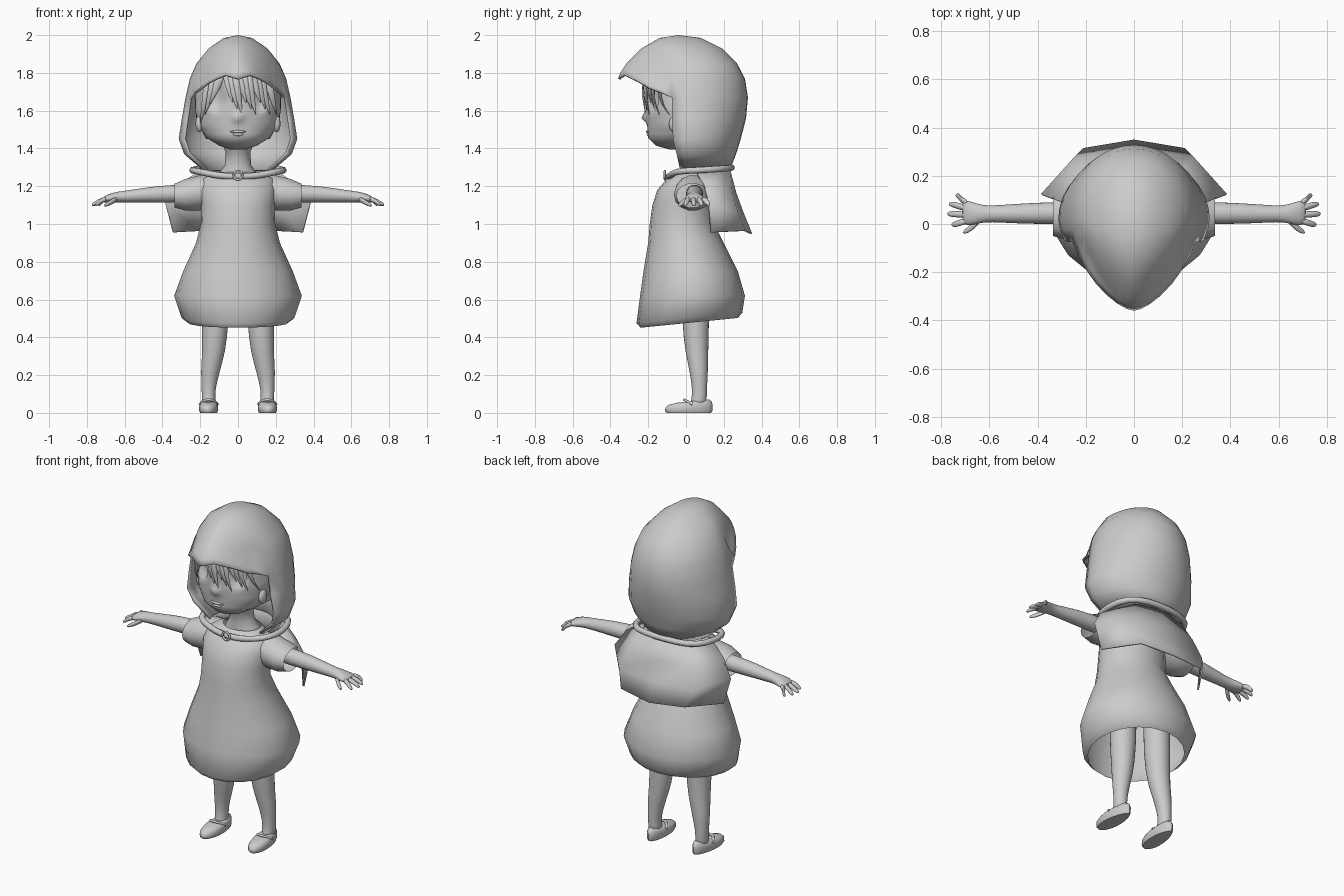
import bpy, bmesh, math
from mathutils import Vector

cube = bpy.data.objects.get("Cube")
if cube:
    bpy.data.objects.remove(cube, do_unlink=True)

GREY = (0.6, 0.6, 0.6, 1)
mat = bpy.data.materials.new("plain grey")
mat.use_nodes = True
mat.diffuse_color = GREY
mat.node_tree.nodes["Principled BSDF"].inputs["Base Color"].default_value = GREY


def finish(name, bm, mirror=False, subsurf=0, thick=0, angle=60):
    bmesh.ops.recalc_face_normals(bm, faces=bm.faces)
    me = bpy.data.meshes.new(name)
    bm.to_mesh(me)
    bm.free()
    me.materials.append(mat)
    ob = bpy.data.objects.new(name, me)
    bpy.context.collection.objects.link(ob)
    bpy.ops.object.select_all(action='DESELECT')
    ob.select_set(True)
    bpy.context.view_layer.objects.active = ob
    bpy.ops.object.shade_smooth_by_angle(angle=math.radians(angle))
    if mirror:
        ob.modifiers.new("Mirror", 'MIRROR')
    if subsurf:
        ob.modifiers.new("Subsurf", 'SUBSURF').levels = subsurf
        ob.modifiers["Subsurf"].render_levels = subsurf
    if thick:
        solid = ob.modifiers.new("Solidify", 'SOLIDIFY')
        solid.thickness = thick
    return ob


def loft(name, rings, axis='z', n=12, caps=(True, True), shape=None, **kw):
    """Join elliptical rings (x, y, z, half-width, half-depth) along an axis."""
    bm = bmesh.new()
    loops = []
    for x, y, z, a, b in rings:
        loop = []
        for i in range(n):
            t = math.tau * i / n
            c, s = a * math.cos(t), b * math.sin(t)
            loop.append(bm.verts.new((x + c, y + s, z) if axis == 'z' else (x, y + c, z + s)))
        loops.append(loop)
    for lo, hi in zip(loops, loops[1:]):
        for i in range(n):
            j = (i + 1) % n
            bm.faces.new((lo[i], lo[j], hi[j], hi[i]))
    for use, loop in zip(caps, (loops[0], loops[-1])):
        if use:
            bm.faces.new(loop)
    if shape:
        for v in bm.verts:
            shape(v.co)
    return finish(name, bm, **kw)


def ball(name, loc, size, **kw):
    bm = bmesh.new()
    bmesh.ops.create_uvsphere(bm, u_segments=16, v_segments=8, radius=1)
    for v in bm.verts:
        v.co = Vector(loc) + v.co * Vector(size)
    return finish(name, bm, **kw)


def cord(name, points, radius, closed=True):
    cu = bpy.data.curves.new(name, 'CURVE')
    cu.dimensions = '3D'
    cu.bevel_depth, cu.bevel_resolution, cu.resolution_u = radius, 2, 3
    sp = cu.splines.new('NURBS')
    sp.points.add(len(points) - 1)
    for p, co in zip(sp.points, points):
        p.co = (*co, 1)
    sp.use_cyclic_u, sp.use_endpoint_u, sp.order_u = closed, not closed, 3
    cu.materials.append(mat)
    ob = bpy.data.objects.new(name, cu)
    bpy.context.collection.objects.link(ob)


# Head with hollow eyes and a small nose
def face(co):
    if co.y > -0.05:
        return
    eye = ((abs(co.x) - 0.11) / 0.05) ** 2 + ((co.z - 1.67) / 0.08) ** 2
    if eye < 1:
        co.y += 0.035 * (1 - eye * eye)
    co.y -= 0.03 * math.exp(-(co.x / 0.025) ** 2 - ((co.z - 1.565) / 0.022) ** 2)


skull = [(1.395, -.04, .04, .05), (1.415, -.055, .1, .105), (1.455, -.04, .165, .16),
         (1.52, -.02, .208, .185), (1.6, 0, .227, .21), (1.7, .02, .225, .235),
         (1.78, .03, .2, .225), (1.85, .03, .15, .17), (1.9, .03, .05, .06)]


def skull_at(z):
    for p, q in zip(skull, skull[1:]):
        if z <= q[0]:
            f = (z - p[0]) / (q[0] - p[0])
            return [a + (b - a) * f for a, b in zip(p, q)]
    return skull[-1]


levels = [1.395, 1.415, 1.435, 1.455] + [1.48 + .02 * i for i in range(19)] + [1.88, 1.9]
loft("head", [(0, s[1], z, s[2], s[3]) for z in levels for s in [skull_at(z)]],
     n=64, shape=face)
ball("upper_lip", (0, -.198, 1.489), (.042, .014, .008))
ball("lower_lip", (0, -.194, 1.474), (.03, .015, .009))
ball("ear", (.205, -.06, 1.53), (.02, .03, .045), mirror=True)
loft("neck", [(0, .05, 1.2, .12, .08), (0, .05, 1.27, .1, .075), (0, .04, 1.31, .07, .065),
              (0, .03, 1.38, .065, .065), (0, .01, 1.44, .09, .09)])


# Fringe locks swept across the forehead
def lock(index, start, end, tip, width):
    rings = []
    for k in range(6):
        f = k / 5
        x = start + (end - start) * f ** 1.4
        z = 1.82 + (tip - 1.82) * f
        _, cy, rx, ry = skull_at(z)
        y = cy - ry * math.sqrt(max(0.03, 1 - (x / rx) ** 2)) - .018 + .012 * f
        rings.append((x, y, z, width * (1 - f ** 2) + .002, .014 * (1 - f) + .002))
    loft(f"hair_lock_{index}", rings, n=8)


for i in range(9):
    lock(i, -.06 + .022 * i, -.03 + .025 * i, 1.64 - .03 * (i % 3), .022)
for i in range(3):
    lock(9 + i, -.09 - .03 * i, -.15 - .025 * i, 1.63 - .05 * i, .024)
lock(12, .15, .205, 1.58, .024)
loft("hair_back", [(0, .06, 1.45, .17, .15), (0, .06, 1.55, .22, .19), (0, .06, 1.7, .232, .215),
                   (0, .05, 1.8, .2, .215), (0, .04, 1.88, .11, .13), (0, .04, 1.91, .03, .04)], n=20)

# Hood: closed cap over the brow, then open-fronted sides down to the neck
bm = bmesh.new()
N = 36
HOOD = [(1.985, .075, -.14, .08), (1.93, .155, -.235, .19), (1.85, .22, -.315, .27),
        (1.77, .255, -.36, .312), (1.67, .278, -.36, .328), (1.56, .297, -.36, .318),
        (1.45, .314, -.34, .29), (1.37, .285, -.26, .265), (1.28, .18, -.18, .23)]
EDGE = 7
top = bm.verts.new((0, -.04, 2))
prev = None
for k, (z, w, yf, yb) in enumerate(HOOD):
    row = {}
    mid = .02 if k > 1 else -.03
    for i in range(-N // 2, N // 2):
        a = abs(i)
        if k > 4 and a < EDGE:
            continue
        t = math.tau * i / N
        s, c = abs(math.sin(t)), abs(math.cos(t))
        p = 1.3 if a < N // 4 and k > 0 else 1
        x = math.copysign(w * s ** p, t)
        y = mid + (yf - mid if a < N // 4 else yb - mid) * c ** p
        zz = z
        if a < EDGE and k in (3, 4):
            brim = (1.77, 1.778, 1.79, 1.775, 1.755, 1.725, 1.70)[a]
            zz = brim if k == 4 else brim + .035 * (1 - a / 9)
            if k == 3:
                y += .015 * c
        row[i] = bm.verts.new((x, y, zz))
    for i in row:
        j = i + 1 if i + 1 < N // 2 else -N // 2
        if j not in row:
            continue
        if prev is None:
            bm.faces.new((top, row[i], row[j]))
        else:
            bm.faces.new((prev[i], prev[j], row[j], row[i]))
    prev = row
finish("hood", bm, thick=.014)

# Collar cord and clasp
cord("collar", [(0, -.095, 1.25), (.1, -.085, 1.255), (.22, -.05, 1.28), (.25, .07, 1.285),
                (.2, .22, 1.295), (0, .25, 1.3), (-.2, .22, 1.295), (-.25, .07, 1.285),
                (-.22, -.05, 1.28), (-.1, -.085, 1.255)], .017)
cord("clasp", [(.024 * math.cos(t), -.112, 1.258 + .024 * math.sin(t))
               for t in [math.tau * i / 10 for i in range(10)]], .006)


# Dress with a hem that rises to the back
def hem(co):
    if co.z < .55:
        co.z += .1 * co.y


DRESS = [(.475, .265, -.24, .275), (.5, .298, -.262, .298), (.62, .338, -.243, .312),
         (.75, .29, -.225, .275), (.9, .222, -.2, .2), (1.0, .197, -.192, .15),
         (1.1, .195, -.178, .145), (1.18, .205, -.152, .145), (1.24, .195, -.1, .14),
         (1.275, .11, -.05, .13)]
loft("dress", [(0, (f + b) / 2, z, w, (b - f) / 2) for z, w, f, b in DRESS],
     n=20, caps=(False, False), shape=hem)
loft("sleeve", [(.13, .04, 1.18, .09, .08), (.2, .04, 1.165, .1, .095), (.28, .035, 1.155, .1, .085),
                (.335, .035, 1.15, .085, .065)],
     axis='x', n=14, caps=(False, False), mirror=True)

# Arms and hands
loft("arm", [(.2, .045, 1.165, .05, .05), (.36, .045, 1.16, .047, .048), (.48, .043, 1.155, .043, .042),
             (.6, .042, 1.145, .034, .031), (.64, .042, 1.143, .04, .03), (.69, .045, 1.135, .056, .023),
             (.715, .05, 1.128, .05, .016)], axis='x', mirror=True, subsurf=1)
FINGERS = [("index_finger", .755, -.002, .015), ("middle_finger", .772, .042, .038),
           ("ring_finger", .765, .082, .062), ("little_finger", .738, .118, .085)]
for name, tip_x, tip_y, base_y in FINGERS:
    loft(name, [(.685, base_y, 1.135, .014, .015), (.72, (base_y + tip_y) / 2, 1.127, .015, .015),
                (tip_x - .012, tip_y, 1.108, .014, .013), (tip_x + .003, tip_y, 1.1, .007, .007)],
         axis='x', n=8, mirror=True, subsurf=1)
loft("thumb", [(.635, .025, 1.138, .018, .018), (.66, -.003, 1.122, .017, .016),
               (.69, -.026, 1.105, .015, .014), (.71, -.036, 1.098, .007, .007)],
     axis='x', n=8, mirror=True, subsurf=1)

# Cape over the shoulders and back
CAPE = [[(0, .235, 1.285), (.16, .2, 1.28), (.215, .06, 1.275)],
        [(0, .265, 1.17), (.21, .245, 1.17), (.32, .1, 1.205)],
        [(0, .305, 1.06), (.25, .275, 1.06), (.385, .125, 1.11)],
        [(0, .35, .95), (.21, .315, .965), (.345, .135, .955)]]
bm = bmesh.new()
rows = [[bm.verts.new((-x, y, z)) for x, y, z in row[:0:-1]] + [bm.verts.new(c) for c in row]
        for row in CAPE]
for up, low in zip(rows, rows[1:]):
    for i in range(4):
        bm.faces.new((up[i], up[i + 1], low[i + 1], low[i]))
finish("cape", bm, thick=.01)

# Legs and slippers
loft("leg", [(.115, .05, .85, .08, .08), (.12, .05, .47, .074, .074), (.128, .057, .32, .062, .062),
             (.147, .068, .22, .052, .05), (.157, .072, .12, .036, .039), (.155, .07, .07, .037, .042),
             (.155, .06, .03, .035, .045)], n=14, mirror=True, subsurf=1)


def slipper(co):
    # lower toe, narrower heel, toes turned slightly outward
    f = (co.y - .015) / .125
    co.z *= 1 + .2 * f
    co.x = .155 + (co.x - .155) * (1 - .15 * f) - .006 * f


loft("shoe", [(.155, .015, 0, .044, .118), (.155, .015, .012, .049, .126), (.155, .016, .035, .05, .125),
              (.155, .022, .052, .044, .113), (.155, .038, .06, .033, .085)],
     n=20, shape=slipper, mirror=True, angle=45)
for side in (1, -1):
    cord("shoe_strap", [(side * x, y, z) for x, y, z in
                        [(.108, .035, .045), (.125, .0, .066), (.155, -.012, .07),
                         (.185, .0, .066), (.202, .035, .045)]], .007, closed=False)
